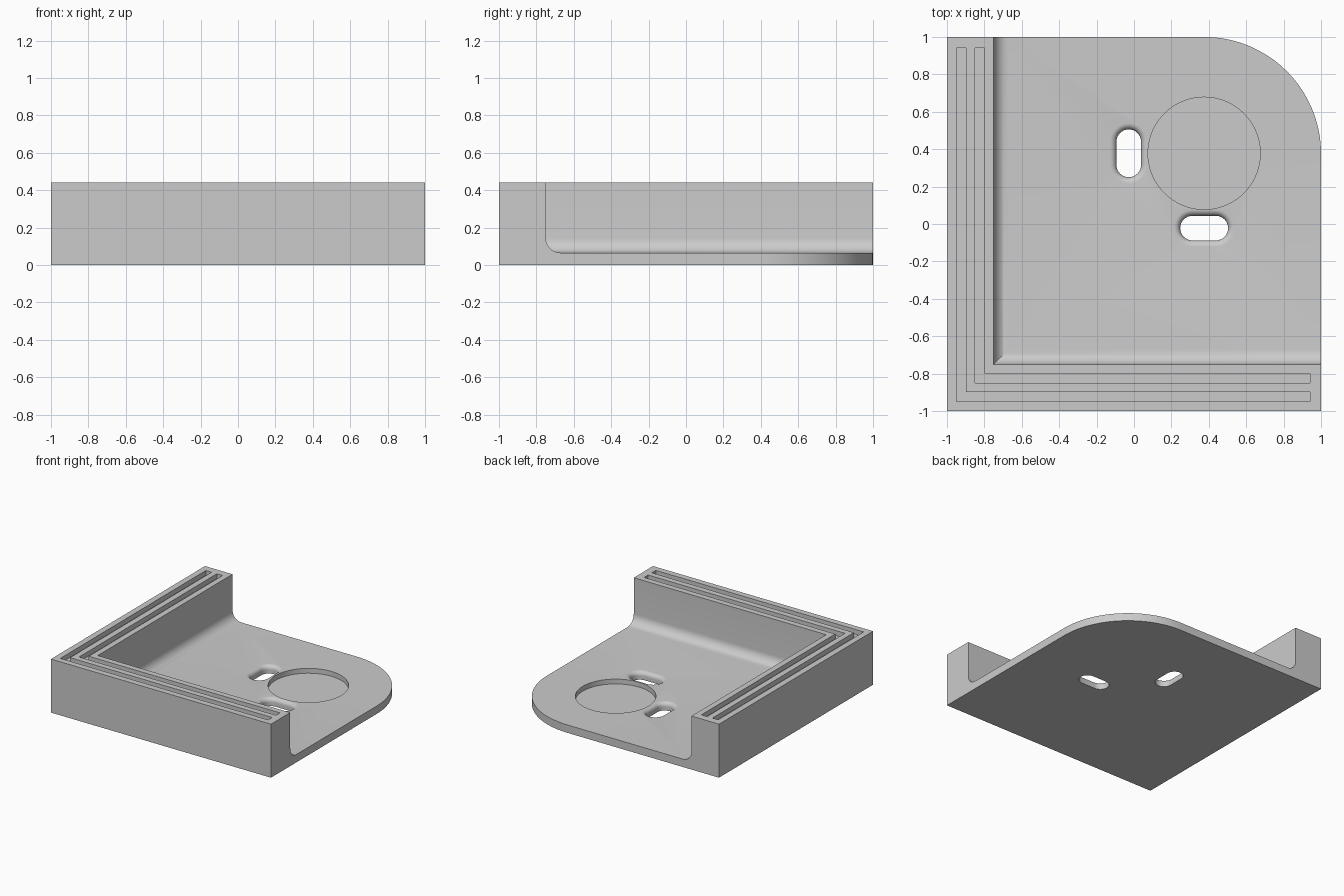
import bpy, bmesh, math

cube = bpy.data.objects.get("Cube")
if cube:
    bpy.data.objects.remove(cube, do_unlink=True)

HEIGHT, FLOOR, WALL = 0.44, 0.065, -0.75
HUB = 0.375            # shared centre of the round recess and the rounded corner
FILLET, LIP = 0.08, 0.034

grey = bpy.data.materials.new("light grey")
grey.use_nodes = True
grey.diffuse_color = (0.6, 0.6, 0.6, 1)
grey.node_tree.nodes["Principled BSDF"].inputs["Base Color"].default_value = (0.6, 0.6, 0.6, 1)


def arc(cx, cy, r, start, end, n):
    return [(cx + r * math.cos(math.radians(start + (end - start) * i / n)),
             cy + r * math.sin(math.radians(start + (end - start) * i / n)))
            for i in range(n + 1)]


def loft(name, rings):
    """Closed solid through a stack of (outline, z) rings."""
    bm = bmesh.new()
    loops = [[bm.verts.new((x, y, z)) for x, y in pts] for pts, z in rings]
    n = len(loops[0])
    for low, high in zip(loops, loops[1:]):
        for i in range(n):
            j = (i + 1) % n
            bm.faces.new((low[i], low[j], high[j], high[i]))
    bm.faces.new(loops[0][::-1])
    bm.faces.new(loops[-1])
    bmesh.ops.recalc_face_normals(bm, faces=bm.faces)
    mesh = bpy.data.meshes.new(name)
    bm.to_mesh(mesh)
    bm.free()
    mesh.materials.append(grey)
    obj = bpy.data.objects.new(name, mesh)
    bpy.context.collection.objects.link(obj)
    return obj


def prism(name, pts, z0, z1):
    return loft(name, [(pts, z0), (pts, z1)])


def stadium(cx, cy, r, half, upright):
    """Outline of a slot with round ends."""
    if upright:
        return arc(cx, cy + half, r, 0, 180, 16) + arc(cx, cy - half, r, 180, 360, 16)
    return arc(cx + half, cy, r, -90, 90, 16) + arc(cx - half, cy, r, 90, 270, 16)


# Solid block with one large rounded corner
body = prism("corner_bracket",
             [(-1, -1), (1, -1)] + arc(HUB, HUB, 1 - HUB, 0, 90, 32) + [(-1, 1)],
             0, HEIGHT)
cutters = []

# Open pocket that leaves two walls, filleted where they meet the floor
pocket = prism("pocket_cutter", [(WALL, WALL), (2, WALL), (2, 2), (WALL, 2)], FLOOR, 1)
bm = bmesh.new()
bm.from_mesh(pocket.data)
edges = [e for e in bm.edges if all(v.co.z < 0.1 for v in e.verts)
         and (all(v.co.x < 0 for v in e.verts) or all(v.co.y < 0 for v in e.verts))]
bmesh.ops.bevel(bm, geom=edges, offset=FILLET, segments=10, profile=0.5, affect='EDGES')
bm.to_mesh(pocket.data)
bm.free()
cutters.append(pocket)

# Shallow round recess
cutters.append(prism("recess_cutter", arc(HUB, HUB + 0.003, 0.3, 0, 360, 72)[:-1],
                     FLOOR - 0.04, 0.3))

# Two slots with rounded upper lips
for cx, cy, upright in ((-0.028, 0.378, True), (HUB, -0.022, False)):
    rings = [(stadium(cx, cy, 0.066, 0.062, upright), -0.1)]
    for i in range(9):
        a = math.pi / 2 * i / 8
        rings.append((stadium(cx, cy, 0.066 + LIP * (1 - math.cos(a)), 0.062, upright),
                      FLOOR - LIP + LIP * math.sin(a)))
    rings.append((rings[-1][0], 0.2))
    cutters.append(loft("slot_cutter", rings))

# Two L-shaped grooves along the wall tops
for a in (-0.95, -0.85):
    b, end = a + 0.052, 0.94
    cutters.append(prism("groove_cutter",
                         [(a, a), (end, a), (end, b), (b, b), (b, end), (a, end)],
                         HEIGHT - 0.04, HEIGHT + 0.1))

# Cut everything, then drop the cutters
for c in cutters:
    c.hide_render = True
    mod = body.modifiers.new(c.name, 'BOOLEAN')
    mod.operation = 'DIFFERENCE'
    mod.solver = 'EXACT'
    mod.object = c
bpy.ops.object.select_all(action='DESELECT')
body.select_set(True)
bpy.context.view_layer.objects.active = body
for mod in list(body.modifiers):
    bpy.ops.object.modifier_apply(modifier=mod.name)
for c in cutters:
    bpy.data.objects.remove(c, do_unlink=True)
bpy.ops.object.shade_smooth_by_angle(angle=math.radians(30))
